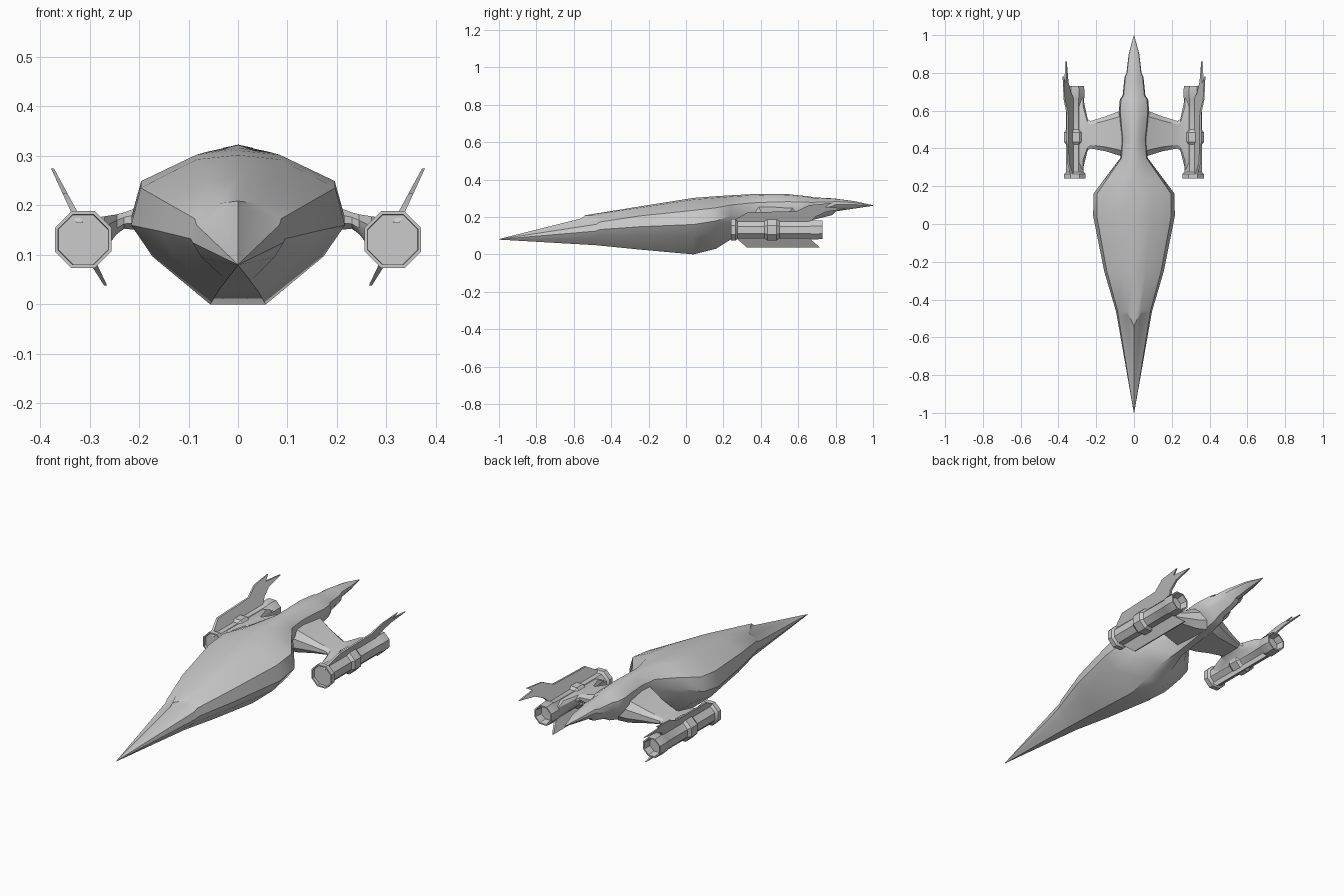
import bpy
import bmesh
from math import radians, sin, cos, pi

cube = bpy.data.objects.get("Cube")
if cube:
    bpy.data.objects.remove(cube, do_unlink=True)


def finish(name, bm, mirror=True, angle=30):
    """Turn a bmesh into an object, optionally mirrored across the centre line."""
    bmesh.ops.recalc_face_normals(bm, faces=bm.faces)
    mesh = bpy.data.meshes.new(name)
    bm.to_mesh(mesh)
    bm.free()
    obj = bpy.data.objects.new(name, mesh)
    bpy.context.collection.objects.link(obj)
    bpy.ops.object.select_all(action='DESELECT')
    obj.select_set(True)
    bpy.context.view_layer.objects.active = obj
    bpy.ops.object.shade_smooth_by_angle(angle=radians(angle))
    if mirror:
        mod = obj.modifiers.new("Mirror", 'MIRROR')
        mod.use_mirror_merge = False
    return obj


def loft(rings):
    """Skin a list of equal-length point rings and cap both ends."""
    bm = bmesh.new()
    loops = [[bm.verts.new(p) for p in ring] for ring in rings]
    for a, b in zip(loops, loops[1:]):
        for i in range(len(a)):
            j = (i + 1) % len(a)
            bm.faces.new((a[i], a[j], b[j], b[i]))
    bm.faces.new(loops[0])
    bm.faces.new(loops[-1])
    return bm


# Fuselage: one cross-section scaled along the length
PROFILE = [(0, 1), (.39, .97), (.91, .78), (1, .53), (.8, .32), (.26, 0), (0, 0)]


def hull_ring(y, w, top, bottom, sweep=0):
    half = []
    for i, (u, v) in enumerate(PROFILE):
        shift = sweep * u / .39 if i < 2 else sweep
        half.append((u * w, y + shift, bottom + v * (top - bottom)))
    return half + [(-x, yy, z) for x, yy, z in half[-2:0:-1]]


# y, half width, top, bottom, backward sweep of the sides
hull = [
    (-1, .001, .082, .079),
    (-.56, .092, .192, .049, .08),
    (-.54, .096, .209, .047, .08),
    (-.25, .158, .256, .026),
    (.04, .216, .302, 0),
    (.16, .215, .311, .03),
    (.24, .155, .316, .08),
    (.35, .072, .322, .11),
    (.45, .066, .323, .125),
    (.55, .076, .322, .14),
    (.6, .08, .316, .15),
    (.66, .075, .31, .168),
    (.68, .06, .305, .185),
    (.78, .05, .3, .21),
    (.8, .04, .298, .23),
    (.9, .028, .285, .245),
    (1, .001, .263, .26),
]
finish("fuselage", loft([hull_ring(*s) for s in hull]), mirror=False, angle=35)


# Struts: flattened octagonal sections running outwards, flaring into the pods
def strut_ring(x, y0, y1, z0, z1):
    cy, cz = (y0 + y1) / 2, (z0 + z1) / 2
    hy, hz = (y1 - y0) / 2, (z1 - z0) / 2
    outline = [(1, .4), (.75, 1), (-.75, 1), (-1, .4),
               (-1, -.4), (-.75, -1), (.75, -1), (1, -.4)]
    return [(x, cy + a * hy, cz + b * hz) for a, b in outline]


strut = [
    (.02, .34, .62, .14, .28),
    (.07, .36, .6, .135, .25),
    (.15, .385, .57, .145, .215),
    (.23, .4, .545, .153, .186),
    (.245, .39, .555, .142, .182),
    (.27, .29, .67, .11, .178),
    (.31, .27, .67, .105, .172),
]
finish("wing_strut", loft([strut_ring(*s) for s in strut]))

# Engine pods: octagonal lathe with recessed ends
POD_X, POD_Z, SIDES = .313, .131, 8


def pod_ring(y, r):
    steps = [2 * pi * (i + .5) / SIDES for i in range(SIDES)]
    return [(POD_X + r * cos(a), y, POD_Z + r * sin(a)) for a in steps]


pod = [
    (.255, .054), (.24, .055), (.24, .062), (.265, .062), (.275, .05),
    (.42, .05), (.435, .062), (.485, .062), (.5, .05),
    (.66, .05), (.672, .056), (.73, .053), (.73, .046), (.69, .04),
]
finish("engine_pod", loft([pod_ring(*s) for s in pod]))


# Fins: side outlines leaning outwards, thinner towards the tip
def fin(name, outline, root_x, root_z, lean, span):
    bm = bmesh.new()
    sides = []
    for s in (-1, 1):
        side = []
        for y, z in outline:
            thick = .007 - .004 * min(1, abs(z - root_z) / span)
            side.append(bm.verts.new((root_x + (z - root_z) * lean + s * thick, y, z)))
        sides.append(side)
        bm.faces.new(side)
    a, b = sides
    for i in range(len(a)):
        j = (i + 1) % len(a)
        bm.faces.new((a[i], a[j], b[j], b[i]))
    finish(name, bm)


fin("upper_fin", [(.25, .165), (.26, .185), (.33, .225), (.59, .231), (.66, .264),
                  (.78, .275), (.745, .254), (.86, .245), (.75, .228),
                  (.69, .2), (.66, .165)],
    .325, .175, .5, .1)
fin("lower_fin", [(.27, .1), (.27, .085), (.325, .038), (.715, .038),
                  (.66, .085), (.66, .1)],
    .295, .088, .55, .05)
